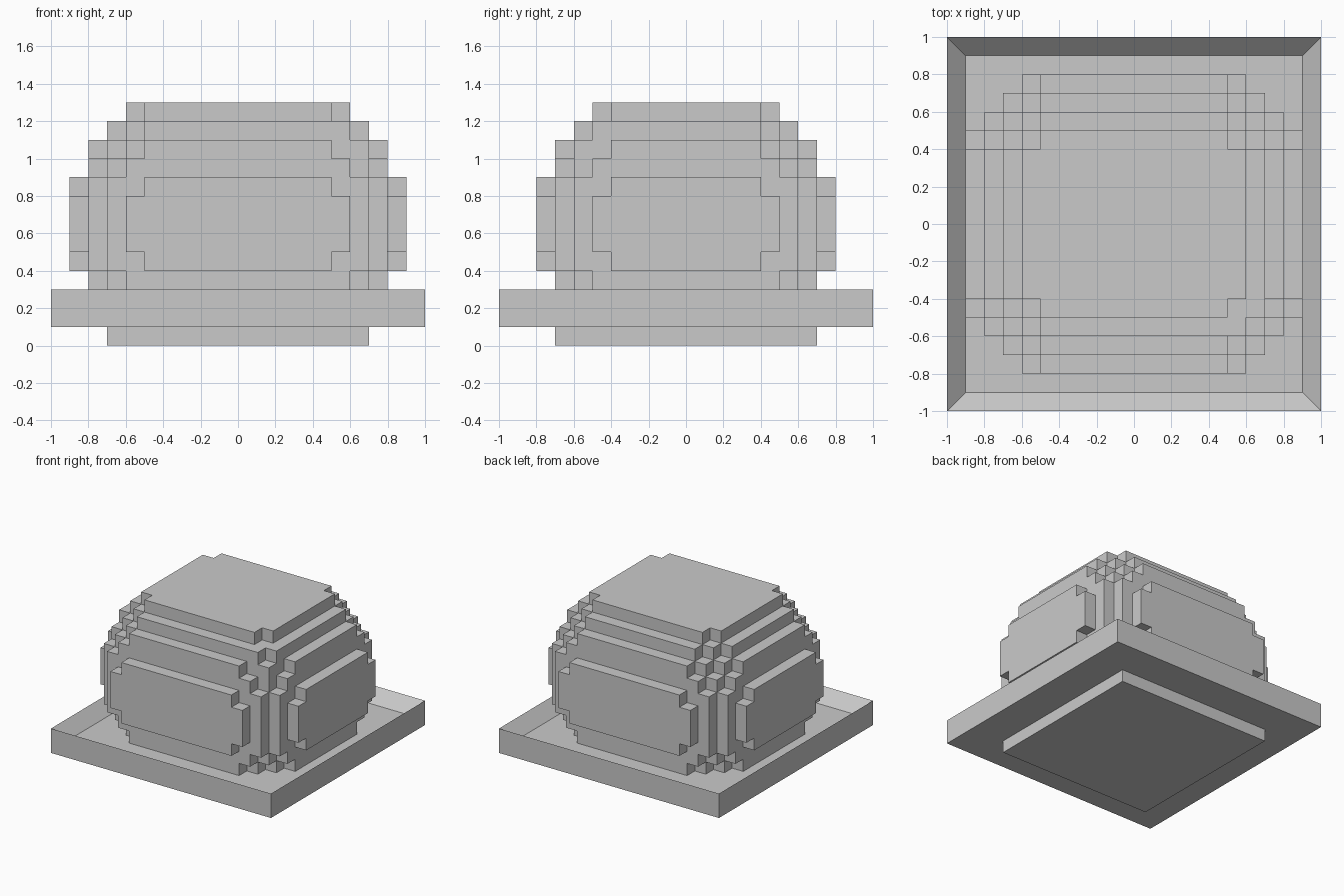
import bpy
import bmesh
from mathutils import Vector

cube = bpy.data.objects.get("Cube")
if cube:
    bpy.data.objects.remove(cube, do_unlink=True)

U = 0.1  # block size

grey = bpy.data.materials.new("plain_grey")
grey.use_nodes = True
colour = (0.59, 0.59, 0.59, 1)
grey.diffuse_color = colour
grey.node_tree.nodes["Principled BSDF"].inputs["Base Color"].default_value = colour


def finish(name, bm):
    bmesh.ops.recalc_face_normals(bm, faces=bm.faces)
    mesh = bpy.data.meshes.new(name)
    bm.to_mesh(mesh)
    bm.free()
    mesh.materials.append(grey)
    obj = bpy.data.objects.new(name, mesh)
    bpy.context.collection.objects.link(obj)
    return obj


def slab(half, z0, z1):
    bm = bmesh.new()
    bmesh.ops.create_cube(bm, size=1)
    bmesh.ops.scale(bm, vec=(2 * half, 2 * half, z1 - z0), verts=bm.verts)
    bmesh.ops.translate(bm, vec=(0, 0, (z0 + z1) / 2), verts=bm.verts)
    bm.normal_update()
    return bm


# Square foot under the tray
finish("foot", slab(0.7, 0, 0.1))

# Tray with a raised rim around a sunken floor
bm = slab(1, 0.1, 0.3)
floor = max(bm.faces, key=lambda f: f.calc_center_median().z)
bmesh.ops.inset_individual(bm, faces=[floor], thickness=U, use_even_offset=True)
bmesh.ops.translate(bm, vec=(0, 0, -U), verts=floor.verts)
finish("tray", bm)

# Extra blocks that fill out the front corner on the left of the dome's crown
CORNER_FILL = {(1, 2, 4), (2, 1, 4), (2, 2, 3)}


def inside(i, j, k):
    """Rounded block rule: steps beyond a central core on each axis."""
    a = max(0, (i if i >= 0 else -i - 1) - 4)
    b = max(0, (j if j >= 0 else -j - 1) - 3)
    c = max(0, k - 7, 5 - k)
    if not 2 <= k <= 12 or max(a, b) > 4:
        return False
    if i > 0 > j and k > 7 and (a, b, c) in CORNER_FILL:
        return True
    if max(a, b) == 4:
        return a + b + c <= 5
    return a + b + max(c, 1) <= 6


# Stepped dome: only the outer block faces, merged into flat panels
bm = bmesh.new()
corners = {}


def corner(p):
    key = tuple(round(v) for v in p)
    if key not in corners:
        corners[key] = bm.verts.new(Vector(key) * U)
    return corners[key]


axes = [Vector((1, 0, 0)), Vector((0, 1, 0)), Vector((0, 0, 1))]
for i in range(-10, 10):
    for j in range(-10, 10):
        for k in range(2, 13):
            if not inside(i, j, k):
                continue
            cell = Vector((i, j, k))
            for n in range(3):
                u, v = axes[(n + 1) % 3], axes[(n + 2) % 3]
                for side in (0, 1):
                    near = cell + axes[n] * (2 * side - 1)
                    if inside(*(round(t) for t in near)):
                        continue
                    p = cell + axes[n] * side
                    quad = [p, p + u, p + u + v, p + v]
                    if not side:
                        quad.reverse()
                    bm.faces.new([corner(q) for q in quad])
bmesh.ops.dissolve_limit(bm, angle_limit=0.01, verts=bm.verts, edges=bm.edges)
finish("stepped_dome", bm)
